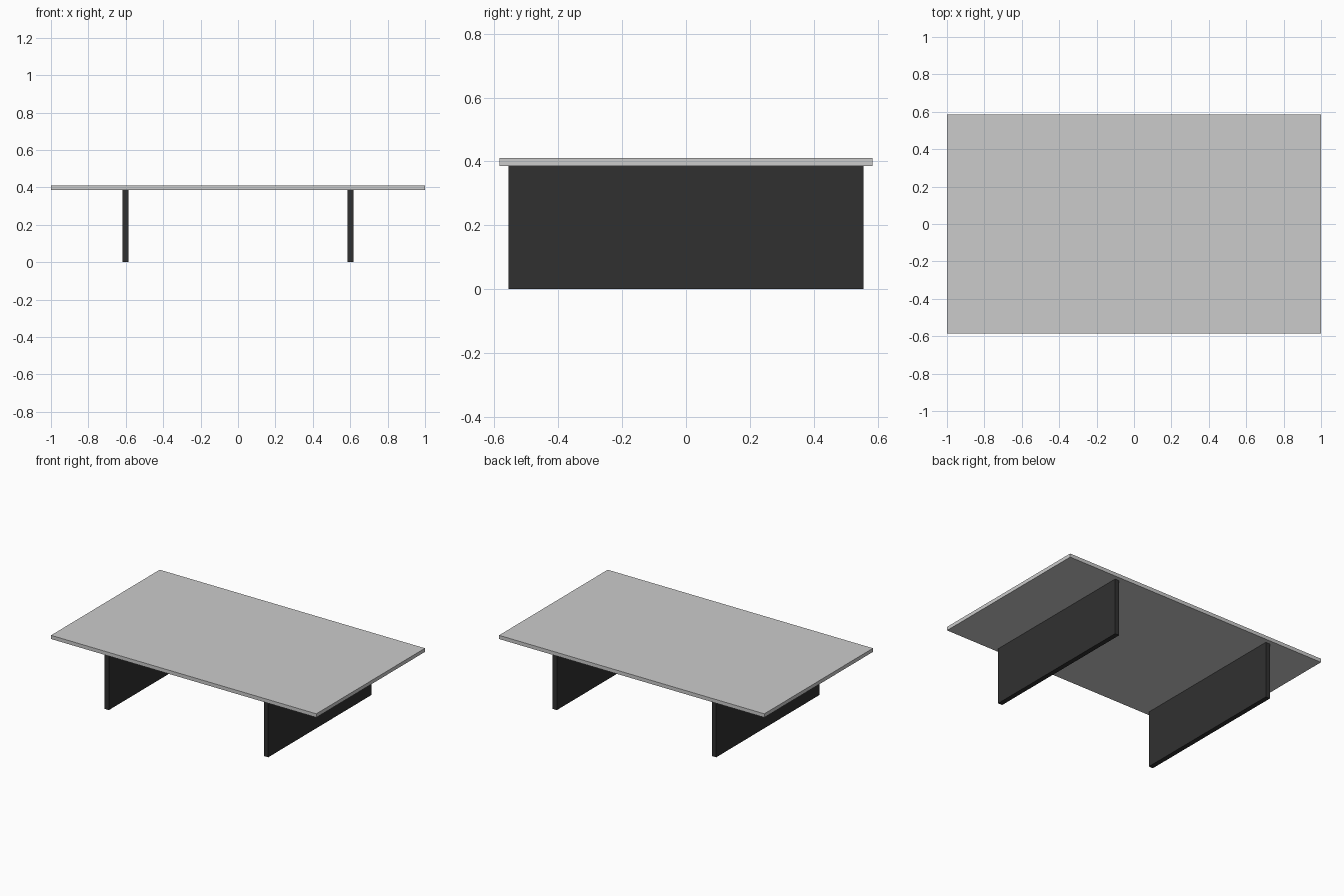
import bpy

if "Cube" in bpy.data.objects:
    bpy.data.objects.remove(bpy.data.objects["Cube"])

def box(name, center, size):
    bpy.ops.mesh.primitive_cube_add(size=1, location=center)
    ob = bpy.context.object
    ob.name = name
    ob.scale = size
    bpy.ops.object.transform_apply(location=False, rotation=False, scale=True)
    return ob

TOP_Z, SLAB = 0.41, 0.025
LEG_H = TOP_Z - SLAB

# Table top
box("table_top", (0, 0, TOP_Z - SLAB / 2), (2.0, 1.17, SLAB))

# Dark panel legs
dark = bpy.data.materials.new("dark_panel")
dark.diffuse_color = (0.03, 0.03, 0.03, 1)
dark.use_nodes = True
dark.node_tree.nodes["Principled BSDF"].inputs["Base Color"].default_value = dark.diffuse_color
for side, label in ((-1, "left"), (1, "right")):
    leg = box(f"{label}_panel_leg", (side * 0.601, 0, LEG_H / 2), (0.032, 1.112, LEG_H))
    leg.data.materials.append(dark)
